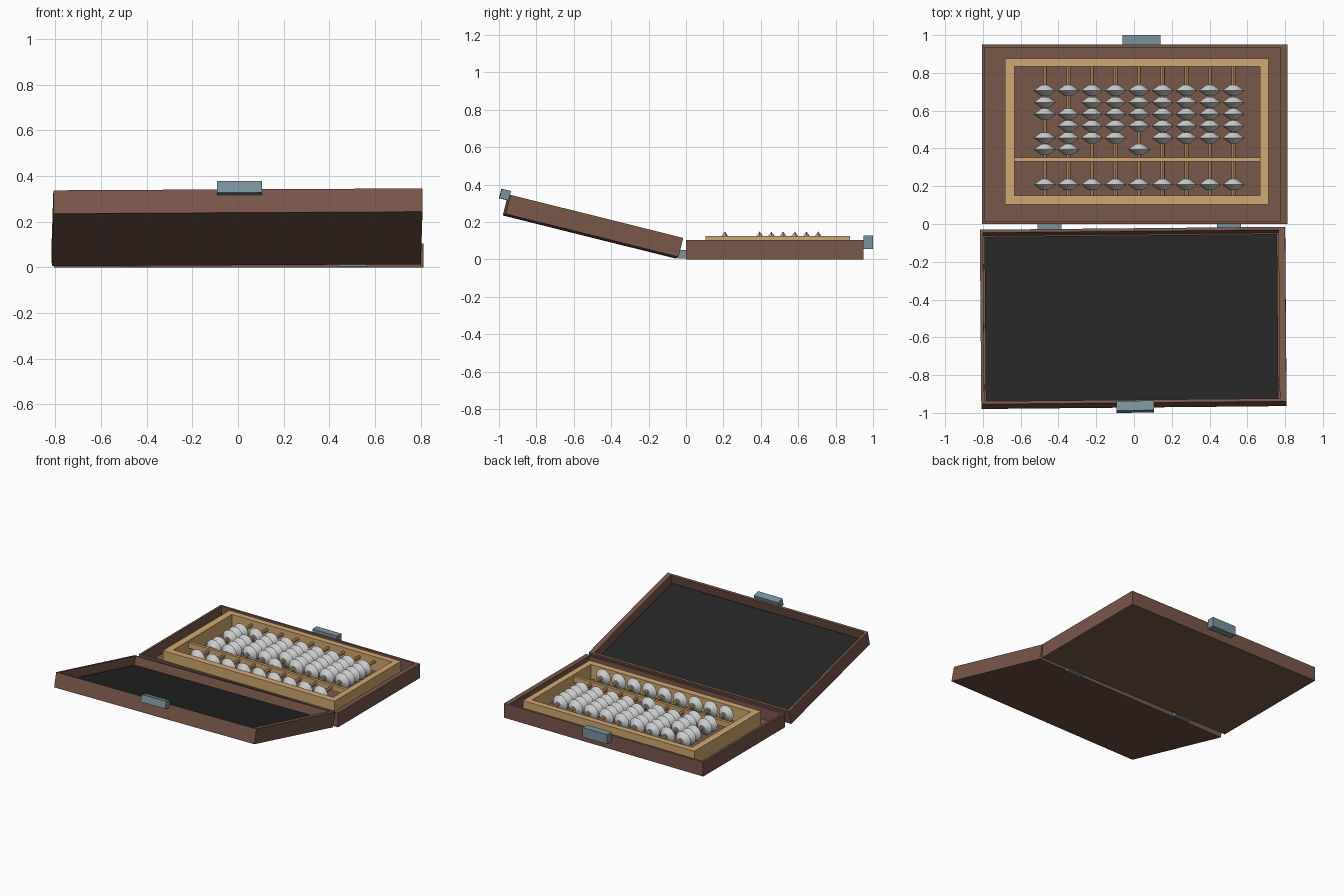
import bpy, bmesh
from math import radians, pi
from mathutils import Matrix, Vector

cube = bpy.data.objects.get("Cube")
if cube:
    bpy.data.objects.remove(cube, do_unlink=True)


def material(name, rgb):
    lin = [((c / 255 + 0.055) / 1.055) ** 2.4 for c in rgb] + [1]
    m = bpy.data.materials.new(name)
    m.use_nodes = True
    m.diffuse_color = lin
    m.node_tree.nodes["Principled BSDF"].inputs["Base Color"].default_value = lin
    return m


WOOD = material("brown wood", (121, 87, 75))
TAN = material("tan wood", (208, 168, 114))
METAL = material("blue grey metal", (122, 146, 156))
FELT = material("black felt", (37, 37, 37))
BEAD = material("light grey", (210, 210, 210))


def add_box(bm, x, y, z):
    """Add a box spanning the given (min, max) ranges."""
    size = [b - a for a, b in (x, y, z)]
    mid = Vector([(a + b) / 2 for a, b in (x, y, z)])
    mat = Matrix.Translation(mid) @ Matrix.Diagonal((*size, 1))
    return bmesh.ops.create_cube(bm, size=1, matrix=mat)["verts"]


def finish(name, bm, mat, place=None):
    mesh = bpy.data.meshes.new(name)
    bmesh.ops.recalc_face_normals(bm, faces=bm.faces)
    bm.to_mesh(mesh)
    bm.free()
    mesh.materials.append(mat)
    obj = bpy.data.objects.new(name, mesh)
    bpy.context.collection.objects.link(obj)
    if place:
        obj.matrix_world = place
    return obj


def box(name, x, y, z, mat, place=None):
    bm = bmesh.new()
    add_box(bm, x, y, z)
    return finish(name, bm, mat, place)


def tray(name, x, y, z, floor, place=None):
    """Open box with one wider wall on the +x side."""
    bm = bmesh.new()
    add_box(bm, x, y, z)
    bm.faces.ensure_lookup_table()
    top = max(bm.faces, key=lambda f: f.calc_center_median().z)
    bmesh.ops.inset_region(bm, faces=[top], thickness=0.023)
    for v in top.verts:
        if v.co.x > 0:
            v.co.x -= 0.019
    sunk = bmesh.ops.extrude_discrete_faces(bm, faces=[top])["faces"][0]
    for v in sunk.verts:
        v.co.z = floor
    return finish(name, bm, WOOD, place)


# Base case with its latch
HEIGHT = (0, 0.105)
tray("base_case", (-0.805, 0.812), (0, 0.95), HEIGHT, 0.02)
box("base_latch", (-0.06, 0.14), (0.948, 1.0), (0.057, 0.127), METAL)

# Open lid, tilted up and slightly askew on its hinges
lid = (Matrix.Translation((-0.0075, -0.048, 0.009))
       @ Matrix.Rotation(radians(0.55), 4, "Z")
       @ Matrix.Rotation(radians(-0.3), 4, "Y")
       @ Matrix.Rotation(radians(-14), 4, "X"))
tray("lid_case", (-0.808, 0.808), (-0.952, 0), HEIGHT, 0.036, lid)
box("lid_lining", (-0.784, 0.765), (-0.928, -0.024), (0.036, 0.045), FELT, lid)
box("lid_latch", (-0.092, 0.106), (-1.0, -0.948), (0.079, 0.131), METAL, lid)

# Hinges
for side, x in (("right", -0.447), ("left", 0.503)):
    box(side + "_hinge", (x - 0.063, x + 0.063), (-0.045, 0.002), (0.004, 0.05), METAL)

# Counting frame: two long rails joined by two end rails
X0, X1, Y0, Y1 = -0.632, 0.667, 0.152, 0.833
TALL = (0.02, 0.125)
bm = bmesh.new()
for y in ((0.104, Y0), (Y1, 0.877)):
    add_box(bm, (-0.683, 0.711), y, TALL)
for x in ((-0.683, X0), (X1, 0.711)):
    add_box(bm, x, (Y0, Y1), TALL)
finish("counting_frame", bm, TAN)
box("divider_beam", (X0, X1), (0.33, 0.351), (0.07, 0.11), TAN)

# Rods
AXIS_Z = 0.09
COLUMNS = [-0.472 + 0.1248 * i for i in range(9)]
bm = bmesh.new()
for x in COLUMNS:
    mat = (Matrix.Translation((x, (Y0 + Y1) / 2, AXIS_Z))
           @ Matrix.Rotation(pi / 2, 4, "X"))
    bmesh.ops.create_cone(bm, cap_ends=True, segments=8, radius1=0.011,
                          radius2=0.011, depth=Y1 - Y0, matrix=mat)
finish("rods", bm, TAN)

# Beads: double cones turned on the rod axis
bm = bmesh.new()
profile = [(0, -0.029), (0.019, -0.029), (0.059, 0), (0.019, 0.029), (0, 0.029)]
verts = [bm.verts.new((r, y, 0)) for r, y in profile]
edges = [bm.edges.new(pair) for pair in zip(verts, verts[1:])]
bmesh.ops.spin(bm, geom=verts + edges, cent=(0, 0, 0), axis=(0, 1, 0),
               angle=2 * pi, steps=24)
bmesh.ops.remove_doubles(bm, verts=bm.verts, dist=0.0001)
bead = finish("bead", bm, BEAD)
bpy.context.view_layer.objects.active = bead
bead.select_set(True)
bpy.ops.object.shade_smooth_by_angle(angle=radians(30))
bead_mesh = bead.data
bpy.data.objects.remove(bead, do_unlink=True)

# Each column: one bead before the beam, five behind it with one free slot
MOVED = [2, 4, 0, 0, 1, 0, 0, 0, 0]
for col, (x, moved) in enumerate(zip(COLUMNS, MOVED), 1):
    rows = [0.394 + 0.0625 * slot for slot in range(6) if slot != moved]
    for row, y in enumerate([0.208] + rows, 1):
        obj = bpy.data.objects.new(f"bead_{col}_{row}", bead_mesh)
        obj.location = (x, y, AXIS_Z)
        bpy.context.collection.objects.link(obj)
